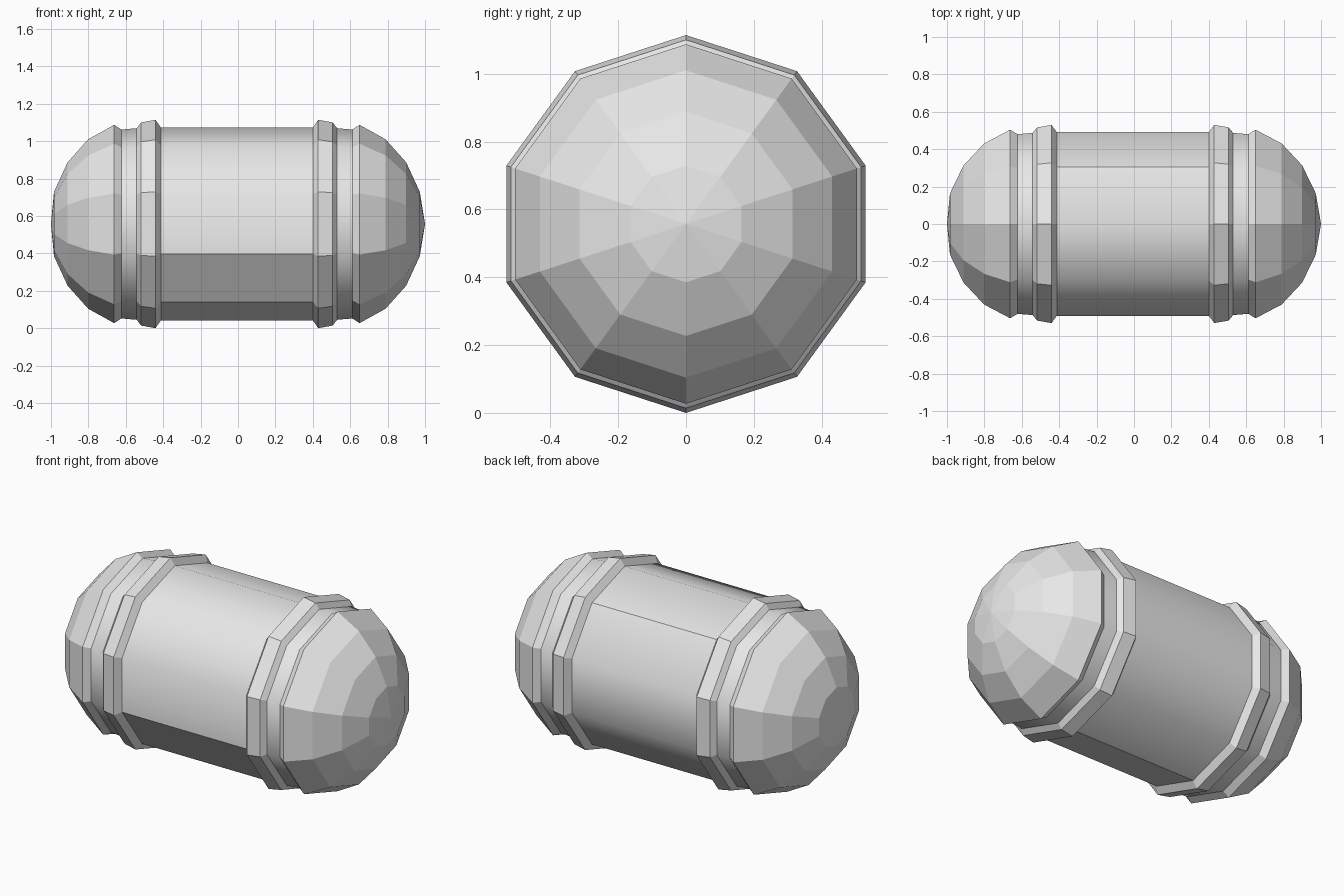
import bpy
import bmesh
import math

if "Cube" in bpy.data.objects:
    bpy.data.objects.remove(bpy.data.objects["Cube"])

SIDES = 10
AXIS_Z = 0.557      # height of the long axis
SHIFT = -0.006      # middle of the barrel along x

grey = bpy.data.materials.new("light grey")
grey.diffuse_color = (0.8, 0.8, 0.8, 1.0)
grey.use_nodes = True
grey.node_tree.nodes["Principled BSDF"].inputs["Base Color"].default_value = grey.diffuse_color


def lathe(name, profile, smooth=False, sharp=()):
    """Spin (x, radius) points, given with x rising, into a ten-sided shell."""
    bm = bmesh.new()
    rings = []
    for x, r in profile:
        if r == 0:
            rings.append([bm.verts.new((x, 0, AXIS_Z))] * SIDES)
            continue
        ring = []
        for j in range(SIDES):
            a = math.radians(18 + 36 * j)
            ring.append(bm.verts.new((x, r * math.cos(a), AXIS_Z + r * math.sin(a))))
        rings.append(ring)
    for a, b in zip(rings, rings[1:]):
        for j in range(SIDES):
            k = (j + 1) % SIDES
            corners = list(dict.fromkeys((a[j], a[k], b[k], b[j])))
            bm.faces.new(corners).smooth = smooth
        for j in sharp:
            edge = bm.edges.get((a[j], b[j]))
            if edge:
                edge.smooth = False
    mesh = bpy.data.meshes.new(name)
    bm.to_mesh(mesh)
    bm.free()
    mesh.materials.append(grey)
    obj = bpy.data.objects.new(name, mesh)
    bpy.context.collection.objects.link(obj)
    return obj


# half profiles from the middle outwards
band = [(0.407, 0.517), (0.435, 0.557), (0.512, 0.543), (0.536, 0.512)]
groove = [(0.536, 0.512), (0.617, 0.505)]
cap = [(0.617, 0.505), (0.656, 0.53), (0.795, 0.453), (0.905, 0.33),
       (0.978, 0.172), (1.0, 0.0)]

# barrel, with hard seams between some panels
lathe("barrel", [(-0.407 + SHIFT, 0.517), (0.407 + SHIFT, 0.517)],
      smooth=True, sharp=(1, 5, 6, 7))

# collar, groove and faceted dome at each end
for side, label in ((1, "right"), (-1, "left")):
    for part, points, smooth in (("collar_band", band, False),
                                 ("groove", groove, True),
                                 ("end_dome", cap, False)):
        profile = [(side * x + (SHIFT if r else 0), r) for x, r in points]
        lathe(f"{label}_{part}", sorted(profile), smooth)
